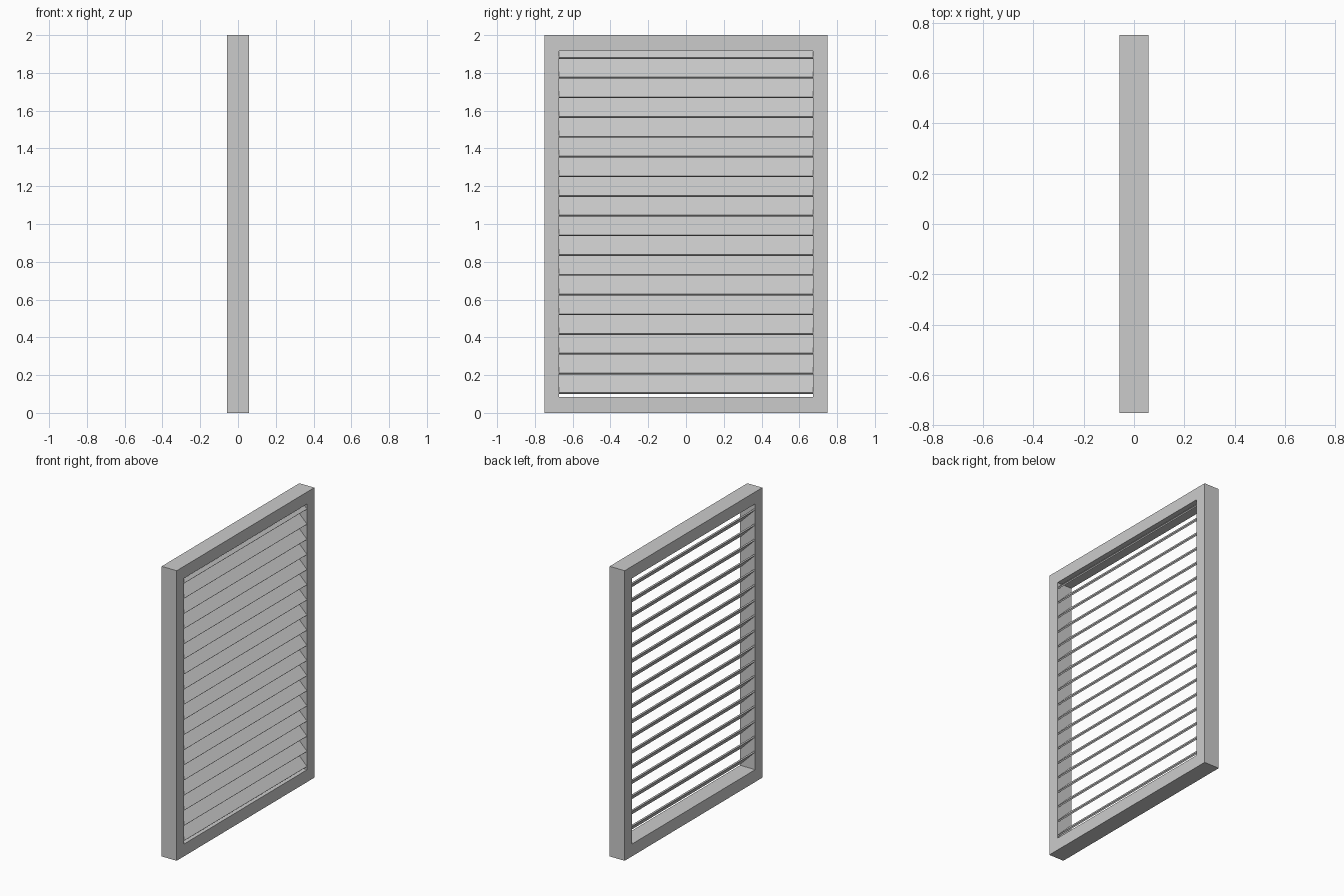
import bpy, bmesh, math

if "Cube" in bpy.data.objects:
    bpy.data.objects.remove(bpy.data.objects["Cube"])

HALF_D = 0.057            # frame half depth in x
IN_Y, IN_Z0, IN_Z1 = 0.672, 0.085, 1.917


def make_object(name, bm):
    bmesh.ops.recalc_face_normals(bm, faces=bm.faces)
    mesh = bpy.data.meshes.new(name)
    bm.to_mesh(mesh)
    bm.free()
    obj = bpy.data.objects.new(name, mesh)
    bpy.context.collection.objects.link(obj)
    return obj


def rect(bm, x, y, z0, z1):
    return [bm.verts.new((x, a, b)) for a, b in ((-y, z0), (y, z0), (y, z1), (-y, z1))]


# Outer frame: one rectangular ring
bm = bmesh.new()
loops = [rect(bm, -HALF_D, 0.75, 0, 2), rect(bm, HALF_D, 0.75, 0, 2),
         rect(bm, HALF_D, IN_Y, IN_Z0, IN_Z1), rect(bm, -HALF_D, IN_Y, IN_Z0, IN_Z1)]
for k in range(4):
    a, b = loops[k], loops[(k + 1) % 4]
    for i in range(4):
        j = (i + 1) % 4
        bm.faces.new((a[i], a[j], b[j], b[i]))
make_object("frame", bm)

# Louvre slat: thin board, high at the -x side and low at the +x side
WIDTH, THICK, COUNT, PITCH = 0.148, 0.010, 18, 0.1044
bm = bmesh.new()
bmesh.ops.create_cube(bm, size=1)
for v in bm.verts:
    v.co.x *= WIDTH
    v.co.y *= 2 * IN_Y
    v.co.z *= THICK
slat = make_object("slats", bm)
slat.rotation_euler = (0, math.radians(45), 0)
slat.location = (0, 0, 0.1035 + WIDTH / 2 * math.sin(math.radians(45)))

# Stack of equal slats (world z expressed in the tilted local axes)
arr = slat.modifiers.new("stack", 'ARRAY')
arr.count = COUNT
arr.use_relative_offset = False
arr.use_constant_offset = True
s = PITCH * math.sqrt(0.5)
arr.constant_offset_displace = (-s, 0, s)
